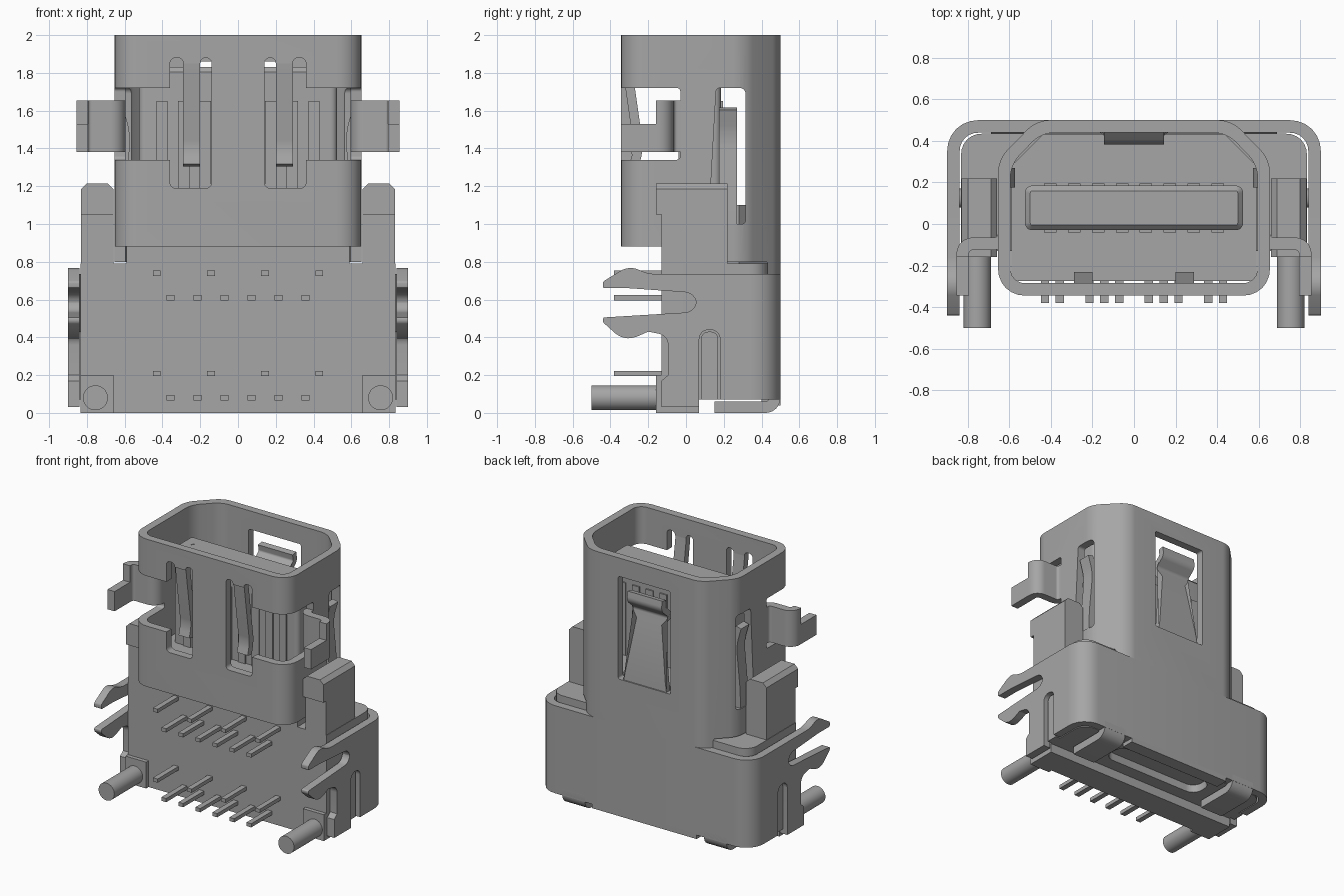
import bpy, bmesh
from mathutils import Vector

if "Cube" in bpy.data.objects:
    bpy.data.objects.remove(bpy.data.objects["Cube"])

grey = bpy.data.materials.new("plain_grey")
grey.use_nodes = True
grey.diffuse_color = (0.38, 0.38, 0.385, 1)
grey.node_tree.nodes["Principled BSDF"].inputs["Base Color"].default_value = grey.diffuse_color


def rounded(pts, steps=6):
    """Round each corner that carries a third value, its radius."""
    out = []
    for i, p in enumerate(pts):
        c = Vector(p[:2])
        if len(p) < 3:
            out.append(c)
            continue
        a = c + (Vector(pts[i - 1][:2]) - c).normalized() * p[2]
        b = c + (Vector(pts[(i + 1) % len(pts)][:2]) - c).normalized() * p[2]
        for k in range(steps + 1):
            t = k / steps
            w = 0.75 * 2 * t * (1 - t)
            out.append(((1 - t) ** 2 * a + w * c + t * t * b) / ((1 - t) ** 2 + w + t * t))
    return out


def strip(path, thick):
    """Outline of a bent sheet that follows an open path."""
    pts = rounded(path)
    left, right = [], []
    for i, p in enumerate(pts):
        d0 = (p - pts[i - 1]).normalized() if i else (pts[1] - p).normalized()
        d1 = (pts[i + 1] - p).normalized() if i < len(pts) - 1 else d0
        d = (d0 + d1).normalized()
        n = Vector((-d.y, d.x)) * thick / 2 / max(d.dot(d0), 0.5)
        left.append(p + n)
        right.append(p - n)
    return left + right[::-1]


def finish(name, bm):
    bmesh.ops.recalc_face_normals(bm, faces=bm.faces)
    mesh = bpy.data.meshes.new(name)
    bm.to_mesh(mesh)
    bm.free()
    mesh.materials.append(grey)
    ob = bpy.data.objects.new(name, mesh)
    bpy.context.collection.objects.link(ob)
    return ob


def prism(name, pts, axis, a, b):
    """Extrude a closed outline along an axis from a to b."""
    place = {"x": lambda u, v, w: (w, u, v), "y": lambda u, v, w: (u, w, v),
             "z": lambda u, v, w: (u, v, w)}[axis]
    bm = bmesh.new()
    lo = [bm.verts.new(place(p[0], p[1], a)) for p in pts]
    hi = [bm.verts.new(place(p[0], p[1], b)) for p in pts]
    bm.faces.new(lo)
    bm.faces.new(hi)
    for i in range(len(pts)):
        bm.faces.new((lo[i - 1], lo[i], hi[i], hi[i - 1]))
    return finish(name, bm)


def rect(u0, u1, v0, v1, r=None):
    pts = [(u0, v0), (u1, v0), (u1, v1), (u0, v1)]
    return rounded([(*p, r) for p in pts]) if r else pts


def cut(ob, cutter):
    mod = ob.modifiers.new("cut", "BOOLEAN")
    mod.operation, mod.solver, mod.object = "DIFFERENCE", "EXACT", cutter
    bpy.context.view_layer.objects.active = ob
    bpy.ops.object.modifier_apply(modifier=mod.name)
    bpy.data.objects.remove(cutter)


def tube_outline(d):
    """Plug opening outline, moved inward by d."""
    x, f, k = 0.655 - d, -0.345 + d, 0.4 * d
    pts = [(-x, f, 0.13 - d), (x, f, 0.13 - d), (x, 0.31 - k, 0.06),
           (0.47 - k, 0.5 - d, 0.06), (k - 0.47, 0.5 - d, 0.06), (-x, 0.31 - k, 0.06)]
    return rounded(pts)


# Upper metal tube with its windows
tube = prism("upper_shell", tube_outline(0), "z", 0.735, 2)
cut(tube, prism("bore", tube_outline(0.06), "z", 0.5, 2.2))
cut(tube, prism("low_front", rect(-1, 1, -0.5, 0.2), "z", 0.6, 0.88))
cut(tube, prism("low_side", rect(-1, 1, 0.1, 0.43), "z", 0.6, 0.8))
cut(tube, prism("back_window", rect(-0.22, 0.22, 1.08, 1.86, 0.015), "y", 0.4, 0.6))
for s in (1, -1):
    cut(tube, prism("corner_window", rect(-0.5, -0.03, 1.34, 1.72, 0.02), "x", s * 0.34, s * 0.8))
    slot = [(0.14, 1.19, 0.03), (0.36, 1.19, 0.03), (0.36, 1.88, 0.03), (0.29, 1.88, 0.03),
            (0.29, 1.29), (0.2, 1.29), (0.2, 1.88, 0.03), (0.14, 1.88, 0.03)]
    slot = [(s * p[0], *p[1:]) for p in slot]
    cut(tube, prism("front_slot", rounded(slot), "y", -0.5, -0.2))
    # The hanging tongue of sheet is replaced by a bent spring
    cut(tube, prism("spring_gap", rect(s * 0.19, s * 0.3, 1.2, 1.85), "y", -0.5, -0.2))
    side = rounded([(0.12, 1.0, 0.02), (0.315, 1.0, 0.02), (0.315, 1.72, 0.03), (0.16, 1.72, 0.02)])
    cut(tube, prism("side_slot", side, "x", s * 0.5, s * 0.8))

# Spring fingers
for s in (1, -1):
    path = [(-0.316, 1.9), (-0.31, 1.82), (-0.25, 1.4, 0.05), (-0.275, 1.31)]
    prism("front_spring", strip(path, 0.05), "x", s * 0.2, s * 0.29)
    path = [(s * 0.627, 0.97), (s * 0.62, 1.15), (s * 0.59, 1.47, 0.06), (s * 0.63, 1.61)]
    prism("side_spring", strip(path, 0.045), "y", 0.175, 0.27)
path = [(0.47, 1.05), (0.465, 1.15), (0.42, 1.55), (0.4, 1.63, 0.03), (0.48, 1.7, 0.02), (0.47, 1.76)]
spring = prism("back_spring", strip(path, 0.045), "x", -1, 1)
for v in spring.data.vertices:
    z = v.co.z
    v.co.x *= 0.185 - 0.08 * min(1, (z - 1.05) / 0.45) if z < 1.57 else 0.145

# Bent ears beside the tube
for s in (1, -1):
    upper = [(0.625, -0.0), (0.625, -0.095, 0.05), (0.825, -0.095, 0.05), (0.825, -0.16)]
    lower = [(0.825, -0.16), (0.825, -0.345)]
    prism("ear_bend", strip([(s * p[0], *p[1:]) for p in upper], 0.06), "z", 1.38, 1.655)
    prism("ear_tip", strip([(s * p[0], p[1]) for p in lower], 0.06), "z", 1.38, 1.53)

# Lower metal shell: wrapped back, pronged side plates and folded tabs
wrap = [(-0.87, 0.34), (-0.87, 0.47, 0.12), (0.87, 0.47, 0.12), (0.87, 0.34)]
prism("lower_shell_back", strip(wrap, 0.06), "z", 0.07, 0.735)
plate = rounded([
    (0.34, 0.735), (-0.2, 0.735, 0.04), (-0.3, 0.78, 0.05), (-0.44, 0.695, 0.01), (-0.44, 0.66, 0.01),
    (-0.3, 0.66), (0.055, 0.635, 0.06), (0.055, 0.535, 0.06), (-0.44, 0.505, 0.01),
    (-0.44, 0.48, 0.01), (-0.345, 0.395, 0.04), (-0.28, 0.395, 0.03), (-0.2, 0.43), (-0.095, 0.41, 0.05),
    (-0.095, 0.2), (-0.13, 0.17), (-0.13, 0.03), (0.07, 0.03), (0.07, 0.44, 0.05), (0.18, 0.44, 0.05),
    (0.18, 0.07), (0.34, 0.07)])
for s in (1, -1):
    prism("side_plate", plate, "x", s * 0.84, s * 0.9)
    prism("side_rib", rounded([(0.08, 0.07), (0.08, 0.43, 0.04), (0.17, 0.43, 0.04), (0.17, 0.07)]),
          "x", s * 0.8, s * 0.87)
    tab = [(0.47, 0.12), (0.47, 0.03, 0.05), (0.15, 0.03)]
    prism("bottom_tab", strip(tab, 0.06), "x", s * 0.5, s * 0.69)

# Insulating body with stepped base and a recess underneath
outline = rounded([(-0.833, -0.13), (0.833, -0.13), (0.833, 0.435, 0.1), (-0.833, 0.435, 0.1)])
body = prism("body", outline, "z", 0, 0.79)
cut(body, prism("base_step", rect(-1, 1, 0.07, 0.6), "z", -0.1, 0.07))
cut(body, prism("base_recess", rect(-0.42, 0.42, 0.17, 0.36, 0.08), "z", 0, 0.13))
prism("base_bar", rect(-0.44, 0.44, 0.4, 0.5), "z", 0.04, 0.08)
core = rounded([(-0.59, -0.13), (0.59, -0.13), (0.59, 0.28), (0.44, 0.43), (-0.44, 0.43), (-0.59, 0.28)])
prism("body_neck", core, "z", 0.75, 0.9)
floor = [(-0.59, -0.275), (0.59, -0.275), (0.59, 0.28), (0.44, 0.43), (-0.44, 0.43), (-0.59, 0.28)]
prism("socket_floor", floor, "z", 0.88, 1.1)

# Towers, corner pads and round pegs
for s in (1, -1):
    top = [(0.66, 0.75), (0.83, 0.75), (0.83, 1.185), (0.8, 1.215), (0.69, 1.215), (0.66, 1.185)]
    prism("tower", [(s * x, z) for x, z in top], "y", -0.13, 0.22)
    prism("tower_cap", [(s * x, max(z, 1.05)) for x, z in top], "y", -0.16, -0.12)
    prism("corner_pad", rect(s * 0.66, s * 0.833, 0, 0.2), "y", -0.16, -0.12)
    bm = bmesh.new()
    bmesh.ops.create_cone(bm, cap_ends=True, segments=32, radius1=0.066, radius2=0.066, depth=0.36)
    for v in bm.verts:
        v.co = (s * 0.755 + v.co.x, -0.32 + v.co.z, 0.08 + v.co.y)
    finish("peg", bm)

# Tongue with a bevelled top, contacts and a pin mark
tongue = prism("tongue", rect(-0.525, 0.525, -0.03, 0.185, 0.035), "z", 1.05, 1.83)
bm = bmesh.new()
bm.from_mesh(tongue.data)
rim = [e for e in bm.edges if all(v.co.z > 1.82 for v in e.verts)]
bmesh.ops.bevel(bm, geom=rim, offset=0.025, segments=1, affect="EDGES")
bm.to_mesh(tongue.data)
bm.free()
prism("pin_mark", [(-0.445, 0.078), (-0.415, 0.078), (-0.43, 0.052)], "z", 1.828, 1.833)
for i in range(8):
    x = 0.115 * (i - 3.5)
    prism("contact", rect(x - 0.03, x + 0.03, -0.04, 0.195), "z", 1.05, 1.65)

# Solder pins in two staggered pairs of rows
for z in (0.08, 0.61):
    for i in range(6):
        x = 0.143 * (i - 2.5)
        prism("pin", rect(x - 0.02, x + 0.02, z - 0.014, z + 0.014), "y", -0.38, -0.1)
    for i in range(4):
        x = 0.286 * (i - 1.5)
        prism("pin", rect(x - 0.02, x + 0.02, z + 0.115, z + 0.143), "y", -0.38, -0.1)

for ob in bpy.context.view_layer.objects:
    ob.select_set(ob.type == "MESH")
bpy.context.view_layer.objects.active = tube
bpy.ops.object.shade_smooth_by_angle()
